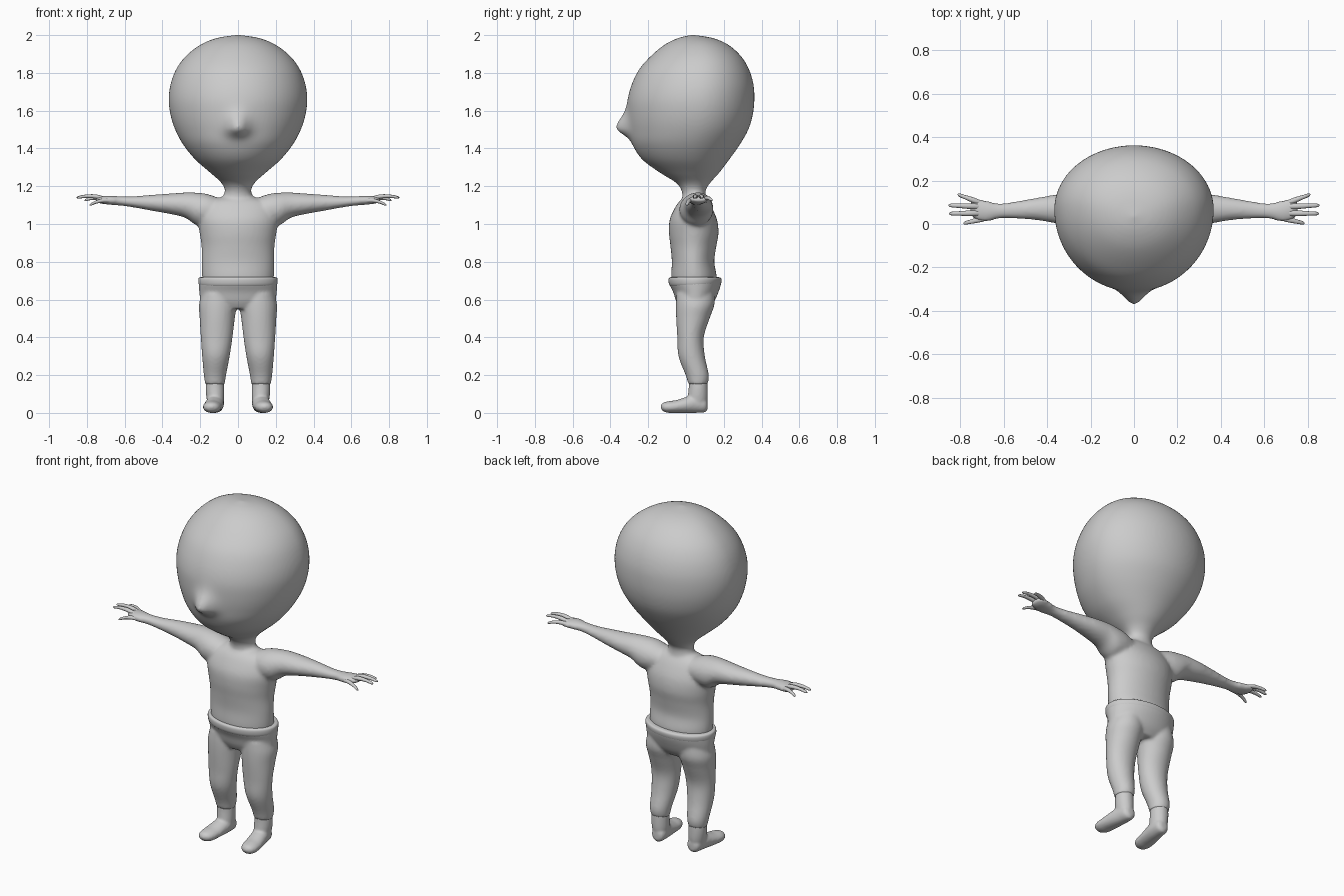
import bpy, bmesh, math

grey = bpy.data.materials.new("plain grey")
grey.diffuse_color = (0.6, 0.6, 0.6, 1)

# Maps (along, a, b) of a loft to x, y, z
UP = lambda t, a, b: (a, b, t)
SIDE = lambda t, a, b: (t, b, a)
FORE = lambda t, a, b: (a, t, b)


def spline(keys, steps):
    """Smooth rows through the key rows."""
    out = []
    for i in range(len(keys) - 1):
        p0, p1 = keys[max(i - 1, 0)], keys[i]
        p2, p3 = keys[i + 1], keys[min(i + 2, len(keys) - 1)]
        for k in range(steps):
            u = k / steps
            out.append([0.5 * (2 * b + (c - a) * u + (2 * a - 5 * b + 4 * c - d) * u * u
                               + (3 * b - a - 3 * c + d) * u ** 3)
                        for a, b, c, d in zip(p0, p1, p2, p3)])
    return out + [list(keys[-1])]


def loft(bm, keys, place, mirror=1, widest=0.5, sides=32, steps=5):
    """Closed tube; each key is (along, centre a, radius a, low b, high b)."""
    rings = []
    for t, ca, ra, b0, b1 in spline(keys, steps):
        cb = b0 + widest * (b1 - b0)
        ring = []
        for k in range(sides):
            w = 2 * math.pi * k / sides
            s = math.sin(w)
            x, y, z = place(t, ca + ra * math.cos(w), cb + s * (b1 - cb if s > 0 else cb - b0))
            ring.append(bm.verts.new((mirror * x, y, z)))
        rings.append(ring)
    for r, q in zip(rings, rings[1:]):
        for k in range(sides):
            n = (k + 1) % sides
            bm.faces.new((r[k], r[n], q[n], q[k]))
    bm.faces.new(rings[0])
    bm.faces.new(rings[-1])


def finish(bm, name, voxel=None, smooth=6):
    """Make the object; optionally fuse its overlapping volumes into one skin."""
    bmesh.ops.recalc_face_normals(bm, faces=bm.faces)
    for f in bm.faces:
        f.smooth = True
    me = bpy.data.meshes.new(name)
    bm.to_mesh(me)
    bm.free()
    me.materials.append(grey)
    ob = bpy.data.objects.new(name, me)
    bpy.context.collection.objects.link(ob)
    if voxel:
        m = ob.modifiers.new("fuse", 'REMESH')
        m.mode, m.voxel_size, m.use_smooth_shade = 'VOXEL', voxel, True
        m = ob.modifiers.new("soften", 'SMOOTH')
        m.factor, m.iterations = 0.5, smooth
    return ob


# Head and neck, with the nose pulled out of the face
body = bmesh.new()
loft(body, [(1.08, 0, .085, -.03, .11), (1.14, 0, .078, -.02, .105), (1.18, 0, .07, -.025, .105),
            (1.22, 0, .09, -.055, .13), (1.27, 0, .145, -.135, .175), (1.34, 0, .225, -.23, .228),
            (1.42, 0, .29, -.283, .285), (1.5, 0, .333, -.302, .33), (1.58, 0, .358, -.31, .354),
            (1.66, 0, .367, -.308, .362), (1.74, 0, .357, -.287, .357), (1.82, 0, .327, -.247, .333),
            (1.89, 0, .275, -.185, .29), (1.95, 0, .197, -.112, .222), (1.985, 0, .11, -.04, .14),
            (2.001, 0, .005, .03, .04)],
     UP, widest=.56, sides=80, steps=7)
for v in body.verts:
    if v.co.y < 0 and v.co.z > 1.3:
        dz = v.co.z - 1.505
        tall = .075 if dz > 0 else .04
        v.co.y -= .068 * math.exp(-(v.co.x / .058) ** 2 - (dz / tall) ** 2)

# Torso
loft(body, [(.66, 0, .18, -.07, .15), (.72, 0, .19, -.078, .162), (.8, 0, .192, -.075, .15),
            (.88, 0, .193, -.082, .16), (.95, 0, .203, -.09, .172), (1.02, 0, .212, -.087, .165),
            (1.08, 0, .2, -.062, .14), (1.12, 0, .16, -.035, .115), (1.145, 0, .08, 0, .09)],
     UP, sides=48)

# Arms down to the palms
for s in (-1, 1):
    loft(body, [(.08, 1.07, .06, -.02, .12), (.16, 1.075, .083, -.035, .14), (.22, 1.08, .086, -.03, .145),
                (.28, 1.1, .067, -.01, .14), (.36, 1.107, .054, .003, .135), (.45, 1.112, .043, .018, .12),
                (.55, 1.117, .03, .025, .103), (.62, 1.122, .025, .025, .095), (.68, 1.126, .024, .01, .108),
                (.73, 1.128, .019, .02, .117), (.755, 1.13, .01, .04, .105)],
         SIDE, mirror=s)
finish(body, "body", voxel=.01)

# Fingers and thumbs
for s, side in ((-1, "right"), (1, "left")):
    hand = bmesh.new()
    # root x, y, z, then tip x, y, z
    for x0, y0, z0, x1, y1, z1 in ((.7, .095, 1.127, .812, .136, 1.125), (.7, .08, 1.133, .855, .086, 1.139),
                                   (.7, .05, 1.133, .852, .048, 1.139), (.67, .03, 1.122, .785, .003, 1.1)):
        keys = []
        for u, r in ((0, .012), (.35, .013), (.7, .01), (.93, .008), (1, .002)):
            y = y0 + (y1 - y0) * u
            z = z0 + (z1 - z0) * u + .012 * math.sin(math.pi * u)
            keys.append((x0 + (x1 - x0) * u, z, r * .85, y - r, y + r))
        loft(hand, keys, SIDE, mirror=s, sides=12, steps=3)
    finish(hand, side + "_fingers")

# Trousers: hips, then both legs
pants = bmesh.new()
loft(pants, [(.55, 0, .15, -.03, .12), (.59, 0, .196, -.052, .15), (.64, 0, .205, -.068, .172),
             (.68, 0, .208, -.088, .185), (.705, 0, .208, -.092, .188), (.718, 0, .2, -.086, .18)],
     UP, sides=48)
for s in (-1, 1):
    loft(pants, [(.152, .122, .052, .012, .115), (.2, .122, .059, -.002, .121), (.3, .117, .073, -.04, .1),
                 (.4, .113, .084, -.046, .094), (.5, .11, .093, -.052, .125), (.57, .107, .1, -.053, .15),
                 (.63, .103, .09, -.05, .15)],
         UP, mirror=s)
finish(pants, "trousers", voxel=.009, smooth=4)

# Rolled waistband
band = bmesh.new()
loft(band, [(.672, 0, .203, -.085, .178), (.685, 0, .209, -.091, .186), (.705, 0, .21, -.093, .189),
            (.716, 0, .205, -.088, .183), (.719, 0, .19, -.074, .165)], UP, sides=48, steps=4)
finish(band, "waistband")

# Feet with ankles
for s, side in ((-1, "right"), (1, "left")):
    foot = bmesh.new()
    loft(foot, [(.03, .118, .04, .0, .108), (.08, .12, .047, .008, .115), (.13, .122, .049, .014, .115),
                (.18, .122, .047, .016, .112)], UP, mirror=s)
    loft(foot, [(.114, .116, .015, .02, .06), (.1, .116, .037, .003, .085), (.05, .12, .046, 0, .1),
                (0, .127, .049, 0, .084), (-.05, .134, .05, 0, .068), (-.09, .138, .047, 0, .062),
                (-.12, .14, .034, .008, .054), (-.134, .141, .01, .025, .04)], FORE, mirror=s)
    finish(foot, side + "_foot", voxel=.007, smooth=3)
